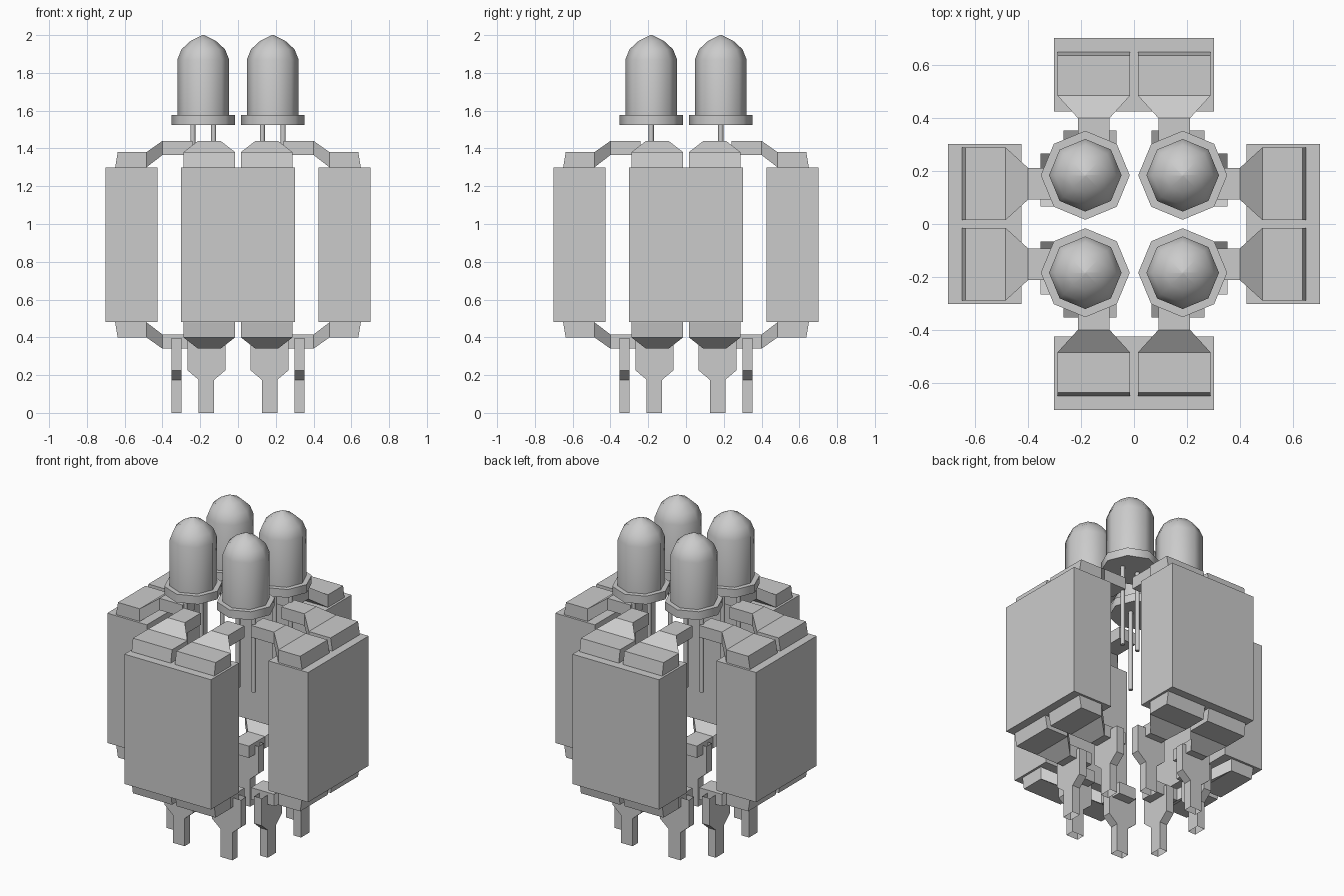
import bpy, bmesh, math
from mathutils import Matrix

if "Cube" in bpy.data.objects:
    bpy.data.objects.remove(bpy.data.objects["Cube"])

grey = bpy.data.materials.new("light_grey")
grey.diffuse_color = (0.6, 0.6, 0.6, 1)
grey.use_nodes = True
grey.node_tree.nodes["Principled BSDF"].inputs["Base Color"].default_value = grey.diffuse_color

def finish(name, bm, quarter=0, smooth=None):
    """Turn a bmesh into a named object, rotated by quarter turns about z."""
    bmesh.ops.rotate(bm, verts=bm.verts, matrix=Matrix.Rotation(quarter * math.pi / 2, 3, 'Z'))
    me = bpy.data.meshes.new(name)
    bm.to_mesh(me)
    bm.free()
    me.materials.append(grey)
    ob = bpy.data.objects.new(name, me)
    bpy.context.collection.objects.link(ob)
    if smooth:
        bpy.ops.object.select_all(action='DESELECT')
        ob.select_set(True)
        bpy.context.view_layer.objects.active = ob
        bpy.ops.object.shade_smooth_by_angle(angle=math.radians(smooth))

def loft(rings, caps=True):
    """Skin a list of equal-length closed rings."""
    bm = bmesh.new()
    rows = [[bm.verts.new(p) for p in r] for r in rings]
    n = len(rows[0])
    for a, b in zip(rows, rows[1:]):
        for i in range(n):
            bm.faces.new((a[i], a[(i + 1) % n], b[(i + 1) % n], b[i]))
    if caps:
        bm.faces.new(rows[0])
        bm.faces.new(rows[-1])
    bmesh.ops.recalc_face_normals(bm, faces=bm.faces)
    return bm

def lathe(profile, cx, cy, n=8):
    """Round solid from (radius, z) pairs, with a corner on each axis."""
    return loft([[(cx + r * math.cos(math.tau * i / n), cy + r * math.sin(math.tau * i / n), z)
                  for i in range(n)] for r, z in profile])

def box_ring(x0, x1, y0, y1, z):
    return [(x0, y0, z), (x1, y0, z), (x1, y1, z), (x0, y1, z)]

# Bracket stations from the block inward: y, lower z, upper z, half width
BRACKET = [(-0.65, 1.30, 1.302, 0.137), (-0.637, 1.30, 1.38, 0.137), (-0.485, 1.30, 1.38, 0.137),
           (-0.40, 1.365, 1.44, 0.06), (-0.24, 1.365, 1.44, 0.06)]
# Leg stations: z, half width
LEG = [(0, 0.041), (0.175, 0.041), (0.225, 0.10), (0.397, 0.10)]

for q in range(4):
    # Main block
    finish("block", loft([box_ring(-0.303, 0.303, -0.702, -0.425, z) for z in (0.48, 1.30)]), q)
    for s in (-1, 1):
        # Upper bracket, and the same bracket flipped below the block
        for name, f in (("upper_bracket", lambda z: z), ("lower_bracket", lambda z: 1.78 - z)):
            rings = []
            for y, lo, hi, w in BRACKET:
                c = s * 0.152
                rings.append([(c - w, y, f(lo)), (c + w, y, f(lo)), (c + w, y, f(hi)), (c - w, y, f(hi))])
            finish(name, loft(rings), q)
        # Hollow leg, open at both ends
        c = s * 0.167
        finish("leg", loft([box_ring(c - w, c + w, -0.353, -0.30, z) for z, w in LEG], caps=False), q)

# Lamps: bulb, collar and two wires each
BULB = [(0.137, 1.575), (0.137, 1.87), (0.115, 1.925), (0.066, 1.97), (0.004, 2.0)]
for cx in (-0.184, 0.184):
    for cy in (-0.184, 0.184):
        finish("lamp_bulb", lathe(BULB, cx, cy), 0, 60)
        finish("lamp_collar", lathe([(0.168, 1.525), (0.168, 1.577)], cx, cy), 0, 60)
        for dx in (-0.055, 0.055):
            finish("lamp_wire", lathe([(0.0135, 1.01), (0.0135, 1.53)], cx + dx, cy), 0, 60)
